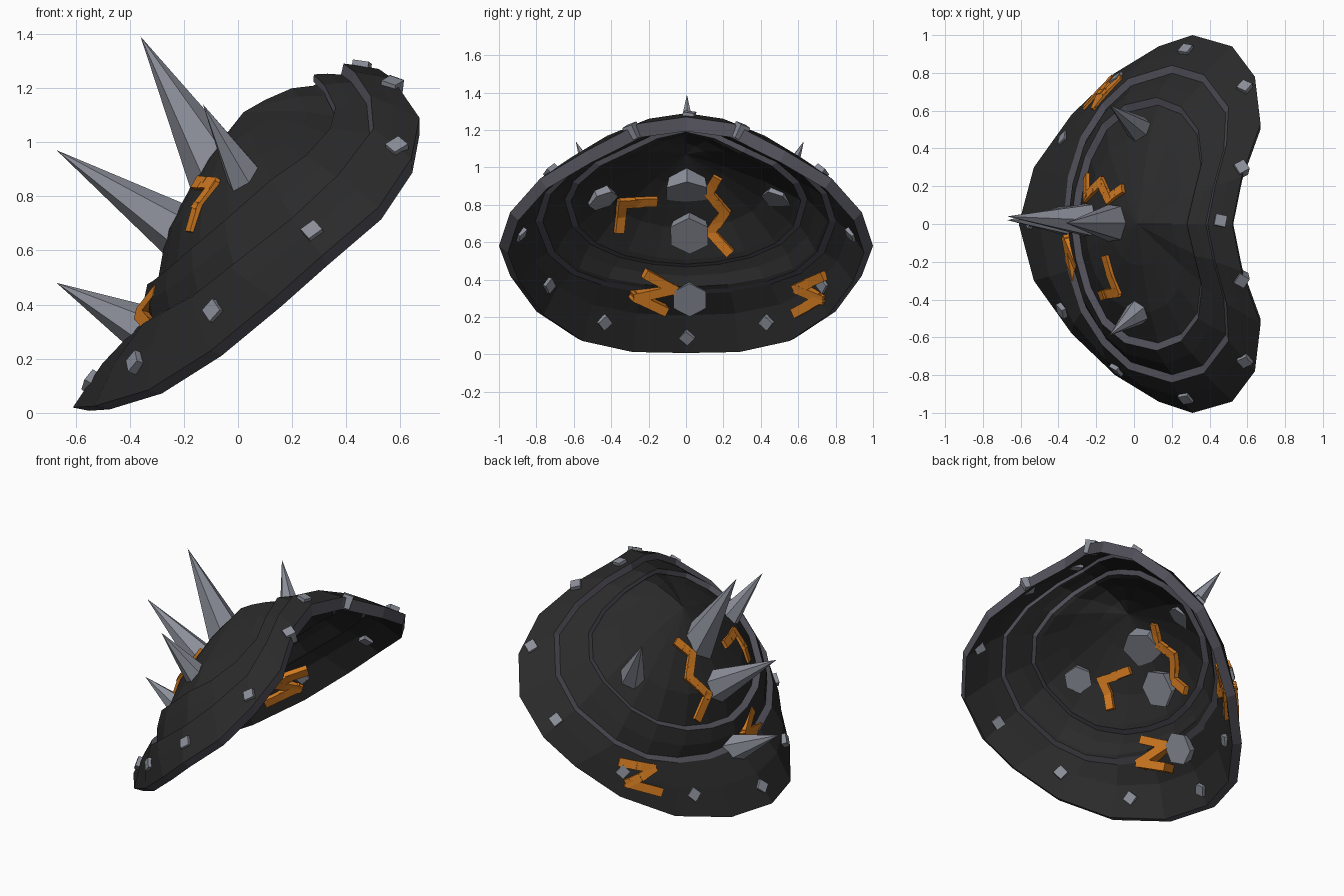
import bpy, bmesh, math
from mathutils import Vector
from mathutils.bvhtree import BVHTree

if "Cube" in bpy.data.objects:
    bpy.data.objects.remove(bpy.data.objects["Cube"])


def material(name, rgb):
    m = bpy.data.materials.new(name)
    m.diffuse_color = (*rgb, 1)
    m.use_nodes = True
    m.node_tree.nodes["Principled BSDF"].inputs["Base Color"].default_value = m.diffuse_color
    return m


BODY = material("charcoal", (0.023, 0.023, 0.023))
EDGE = material("slate_edge", (0.088, 0.084, 0.105))
STEEL = material("steel_grey", (0.26, 0.275, 0.32))
PAINT = material("orange", (0.66, 0.20, 0.015))

CORE = Vector((0.25, 0, 0.7))       # point the shell wraps around
OPEN = Vector((0.022, 0, -0.042))   # push of the lip towards the opening
CROWN = Vector((-0.66, 0, 0.75))    # direction away from the opening
WALL = 0.046


def finish(bm, name, mats):
    bmesh.ops.recalc_face_normals(bm, faces=bm.faces)
    me = bpy.data.meshes.new(name)
    bm.to_mesh(me)
    bm.free()
    for m in mats:
        me.materials.append(m)
    ob = bpy.data.objects.new(name, me)
    bpy.context.collection.objects.link(ob)
    return ob


def ring(half):
    """Mirror a half outline (back to front) into a closed loop."""
    pts = [Vector(p) for p in half]
    return pts + [Vector((p.x, -p.y, p.z)) for p in pts[-2:0:-1]]


def inset(loop, d, thin=0.0):
    """Offset towards the core, optionally thinner at the back."""
    out = []
    for i, p in enumerate(loop):
        back = max(0.0, math.cos(2 * math.pi * i / len(loop)))
        out.append(p + (CORE - p).normalized() * d * (1 - thin * back))
    return out


def blend(a, b, t, bulge=0.0, lift=0.0):
    out = []
    for p, q in zip(a, b):
        m = p.lerp(q, t)
        front = 0.5 - 0.5 * max(-1, min(1, (q.x - 0.1) / 0.35))
        out.append(m + (m - CORE).normalized() * bulge * (0.1 + 0.9 * front)
                   + CROWN * lift * front)
    return out


def tier(name, outer, inner, apex=None):
    """Thick shell ring; edges get the slate colour. Optional closed apex."""
    bm = bmesh.new()
    loops = outer + inner[::-1]
    rows = [[bm.verts.new(p) for p in lp] for lp in loops]
    n, k = len(rows[0]), len(rows)
    for r in range(k):
        if apex and r == k - 1:
            continue
        a, b = rows[r], rows[(r + 1) % k]
        for i in range(n):
            j = (i + 1) % n
            f = bm.faces.new((a[i], a[j], b[j], b[i]))
            f.material_index = 1 if r in (len(outer) - 1, k - 1) else 0
    if apex:
        for row, p in ((rows[0], apex), (rows[-1], inset([apex], WALL)[0])):
            v = bm.verts.new(p)
            for i in range(n):
                bm.faces.new((row[i], row[(i + 1) % n], v))
    return finish(bm, name, (BODY, EDGE))


# Outlines from the back middle round to the front middle
rim = ring([(.52, 0, 1.27), (.57, .25, 1.235), (.67, .53, 1.09), (.64, .78, .94),
            (.52, .94, .76), (.31, 1, .58), (.13, .94, .42), (-.1, .8, .23),
            (-.33, .58, .085), (-.53, .30, .025), (-.61, 0, .02)])
outer_step = ring([(.39, 0, 1.29), (.43, .2, 1.26), (.49, .42, 1.17), (.50, .62, 1.05),
                   (.37, .79, .88), (.2, .84, .72), (-.03, .77, .54), (-.17, .64, .43),
                   (-.28, .47, .37), (-.35, .25, .33), (-.375, 0, .315)])
inner_step = ring([(.28, 0, 1.25), (.32, .17, 1.21), (.36, .33, 1.13), (.34, .5, 1.05),
                   (.25, .62, .95), (.12, .67, .86), (-.05, .63, .71), (-.17, .53, .61),
                   (-.26, .36, .53), (-.31, .18, .49), (-.335, 0, .475)])

# Outer tier with its lip
o = [outer_step, blend(outer_step, rim, 0.45, 0.015, 0.012), rim]
lip = [p + OPEN for p in inset(rim, 0.048, 0.2)]
shell = [tier("outer_tier", o, [inset(o[0], WALL), inset(o[1], WALL), lip])]

# Middle tier, its lower edge tucked under the outer tier
tuck = inset(outer_step, 0.042)
low = inset(blend(outer_step, rim, 0.06), 0.038)
o = [inner_step, blend(inner_step, tuck, 0.5, 0.015), tuck, low]
shell.append(tier("middle_tier", o, [inset(l, WALL, 0.4) for l in o]))

# Dome, its lower edge tucked under the middle tier
tuck = inset(inner_step, 0.042)
low = inset(blend(inner_step, outer_step, 0.16), 0.04)
apex = Vector((0.02, 0, 1.11))
tops = [apex] * len(tuck)
o = [blend(tops, tuck, 0.33, 0.045), blend(tops, tuck, 0.7, 0.062), tuck, low]
shell.append(tier("dome", o, [inset(l, WALL, 0.4) for l in o], apex))

# Surface lookup for the fittings
verts, polys = [], []
for ob in shell:
    base = len(verts)
    verts += [v.co.copy() for v in ob.data.vertices]
    polys += [[base + k for k in p.vertices] for p in ob.data.polygons]
surface = BVHTree.FromPolygons(verts, polys)


# Spikes, with their flat bases showing inside the shell
def spike(name, base, tip, r, sink):
    base, tip = Vector(base), Vector(tip)
    base -= (tip - base).normalized() * sink
    d = tip - base
    bm = bmesh.new()
    bmesh.ops.create_cone(bm, cap_ends=True, segments=6, radius1=r, radius2=0.0,
                          depth=d.length)
    bmesh.ops.remove_doubles(bm, verts=bm.verts, dist=1e-5)
    ob = finish(bm, name, (STEEL,))
    ob.rotation_mode = 'QUATERNION'
    ob.rotation_quaternion = d.to_track_quat('Z', 'Y')
    ob.location = (base + tip) / 2


spike("top_spike", (-.08, .005, .90), (-.36, .005, 1.39), .125, .045)
spike("middle_spike", (-.2, .02, .66), (-.67, .04, .97), .115, .05)
spike("front_spike", (-.33, .02, .30), (-.67, .02, .48), .10, .02)
for s in (-1, 1):
    spike("side_spike", (.03, .48 * s + .02, .86), (-.13, .61 * s + .02, 1.14), .085, .05)


# Studs around the outer tier
def stud(p):
    co, no, _, _ = surface.find_nearest(Vector(p))
    if no.dot(co - CORE) < 0:
        no = -no
    bm = bmesh.new()
    bmesh.ops.create_cone(bm, cap_ends=True, segments=4, radius1=.043, radius2=.043,
                          depth=.08)
    ob = finish(bm, "stud", (STEEL,))
    ob.rotation_mode = 'QUATERNION'
    ob.rotation_quaternion = no.to_track_quat('Z', 'Y')
    ob.location = co - no * 0.022


stud((.46, .02, 1.30))
stud((-.565, .02, .13))
for s in (-1, 1):
    for x, y, z in ((.57, .31, 1.24), (.58, .75, 1.01), (.26, .96, .70),
                    (-.1, .78, .38), (-.385, .46, .19)):
        stud((x, y * s, z))


# Orange zigzag bars set through the shell, given as (y, z) paths
def zigzag(name, path, w, flat=False, top=.018, bottom=-.068):
    bm = bmesh.new()
    pts = []
    for a, b in zip(path, path[1:]):
        pts += [(a[0] + (b[0] - a[0]) * t, a[1] + (b[1] - a[1]) * t) for t in (0, .5)]
    pts.append(path[-1])
    hits = []
    for y, z in pts:
        if flat:   # one straight plate instead of following the shell
            co = Vector((-.335 + .3 * (z - .36) + .25 * (-.17 - y), y, z))
            no = Vector((-1, -.25, .3))
        else:
            co, no, _, _ = surface.ray_cast(Vector((-3, y, z)), Vector((1, 0, 0)))
        if co is not None:
            hits.append((co, no if no.x < 0 else -no))
    for (a, na), (b, nb) in zip(hits, hits[1:]):
        t = (b - a).normalized()
        n = (na + nb).normalized()
        side = n.cross(t).normalized() * w / 2
        vs = []
        for p in (a - t * w * .3, b + t * w * .3):
            for sg, h in ((1, top), (-1, top), (-1, bottom), (1, bottom)):
                vs.append(bm.verts.new(p + side * sg + n * h))
        bm.faces.new(vs[:4])
        bm.faces.new(vs[4:])
        for k in range(4):
            m = (k + 1) % 4
            bm.faces.new((vs[k], vs[m], vs[m + 4], vs[k + 4]))
    finish(bm, name, (PAINT,))


zigzag("long_zigzag", [(.18, .97), (.13, .89), (.22, .79), (.14, .67), (.24, .56)], .052)
zigzag("hook_bar", [(-.18, .845), (-.36, .84), (-.375, .68)], .05)
zigzag("front_zigzag", [(-.22, .44), (-.08, .365), (-.28, .32), (-.13, .25)], .05,
       True, .02, -.075)
zigzag("side_zigzag", [(.76, .43), (.62, .37), (.76, .31), (.62, .235)], .052)
